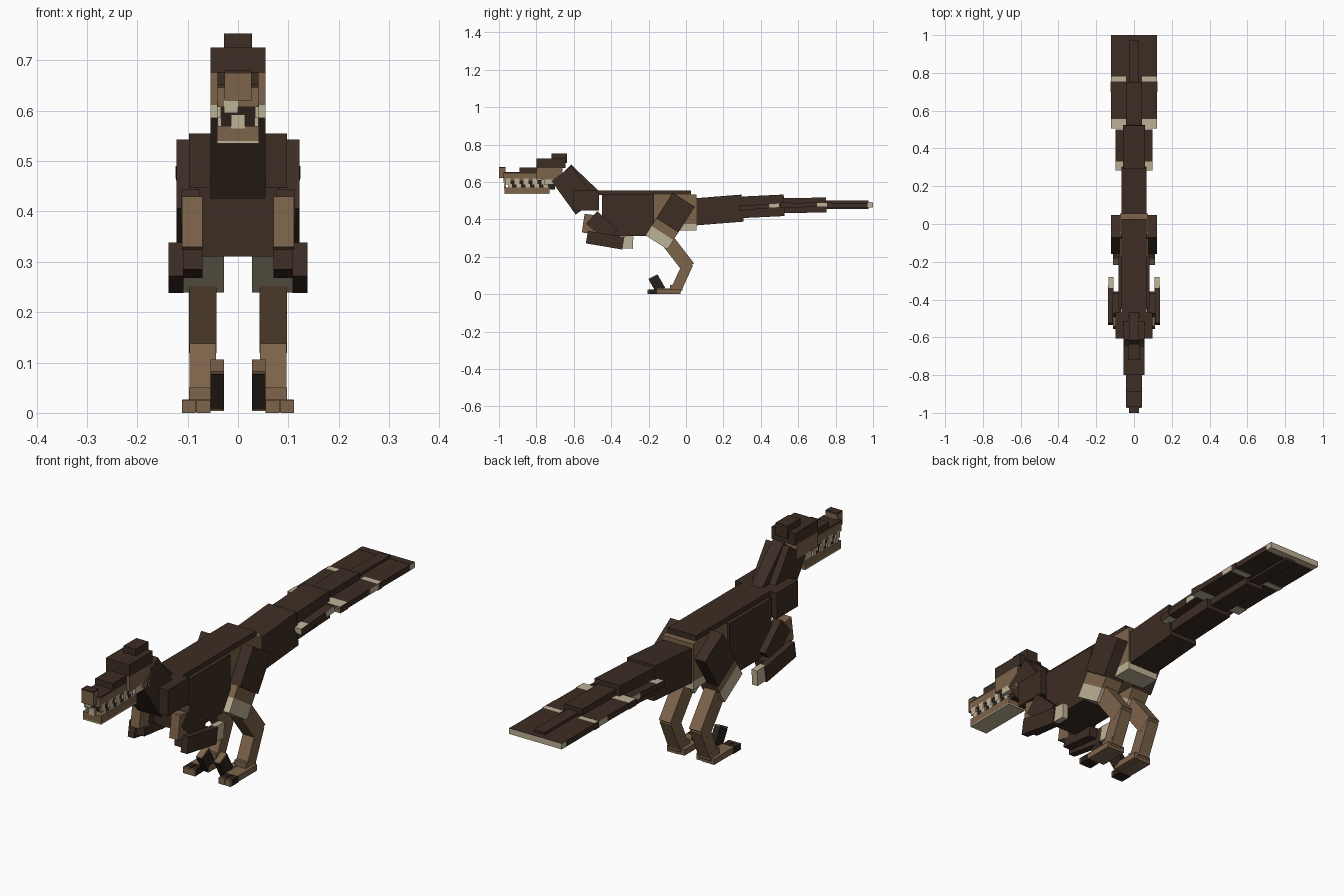
import bpy, bmesh, math
from mathutils import Matrix

cube = bpy.data.objects.get("Cube")
if cube:
    bpy.data.objects.remove(cube, do_unlink=True)


def material(name, rgb):
    lin = [((c / 255 + 0.055) / 1.055) ** 2.4 for c in rgb] + [1.0]
    m = bpy.data.materials.new(name)
    m.use_nodes = True
    m.diffuse_color = lin
    bsdf = m.node_tree.nodes["Principled BSDF"]
    bsdf.inputs["Base Color"].default_value = lin
    bsdf.inputs["Roughness"].default_value = 0.9
    return m


DARK = material("dark brown", (60, 45, 36))
BROWN = material("light brown", (124, 99, 74))
BONE = material("bone", (190, 178, 150))
CLAW = material("claw black brown", (42, 32, 26))


def block(name, mat, centre, size, angle=0.0):
    """Flat sided block, tilted about x."""
    bm = bmesh.new()
    mtx = (Matrix.Translation(centre) @ Matrix.Rotation(angle, 4, 'X')
           @ Matrix.Diagonal((*size, 1)))
    bmesh.ops.create_cube(bm, size=1, matrix=mtx)
    mesh = bpy.data.meshes.new(name)
    bm.to_mesh(mesh)
    bm.free()
    mesh.materials.append(mat)
    ob = bpy.data.objects.new(name, mesh)
    bpy.context.collection.objects.link(ob)
    return ob


def box(name, mat, x, y, z):
    """Upright block from ranges on each axis."""
    r = (x, y, z)
    return block(name, mat, [sum(a) / 2 for a in r], [a[1] - a[0] for a in r])


def beam(name, mat, x, start, end, thick):
    """Block running from start to end, both given as (y, z)."""
    dy, dz = end[0] - start[0], end[1] - start[1]
    centre = (sum(x) / 2, (start[0] + end[0]) / 2, (start[1] + end[1]) / 2)
    return block(name, mat, centre, (x[1] - x[0], math.hypot(dy, dz), thick),
                 math.atan2(dz, dy))


def wide(w):
    return (-w, w)


def side_range(s, a, b):
    return tuple(sorted((s * a, s * b)))


def lerp(p, q, t):
    return tuple(a + (b - a) * t for a, b in zip(p, q))


# Torso
box("torso", DARK, wide(0.083), (-0.45, -0.17), (0.31, 0.535))
box("back_plate", DARK, wide(0.066), (-0.47, 0.027), (0.53, 0.555))
box("shoulders", DARK, wide(0.097), (-0.605, -0.465), (0.446, 0.555))
box("pelvis", BROWN, wide(0.073), (-0.17, 0.055), (0.375, 0.532))
box("pelvis_underside", BONE, wide(0.073), (-0.03, 0.055), (0.34, 0.375))
box("pelvis_belly", BROWN, wide(0.066), (-0.17, -0.03), (0.34, 0.375))

# Neck and mane
beam("neck", DARK, wide(0.055), (-0.665, 0.645), (-0.535, 0.465), 0.135)
beam("mane", DARK, wide(0.026), (-0.632, 0.675), (-0.485, 0.535), 0.05)

# Head
box("skull_top", DARK, wide(0.055), (-0.80, -0.645), (0.675, 0.725))
box("skull_cheeks", BROWN, wide(0.055), (-0.80, -0.66), (0.612, 0.675))
box("skull_jaw_line", BONE, wide(0.055), (-0.76, -0.66), (0.585, 0.612))
box("head_crest", DARK, wide(0.028), (-0.72, -0.635), (0.70, 0.753))
box("brow", DARK, wide(0.041), (-0.89, -0.80), (0.645, 0.677))
box("snout", BROWN, wide(0.041), (-0.975, -0.80), (0.607, 0.645))
box("snout_top", DARK, wide(0.041), (-0.975, -0.89), (0.645, 0.652))
box("nose", BROWN, wide(0.027), (-1.0, -0.965), (0.62, 0.674))
box("nose_top", DARK, wide(0.027), (-1.0, -0.965), (0.674, 0.68))
box("mouth", CLAW, wide(0.034), (-0.94, -0.70), (0.56, 0.61))
box("lower_jaw", BROWN, wide(0.042), (-0.97, -0.73), (0.54, 0.57))
box("lower_jaw_underside", BONE, wide(0.042), (-0.97, -0.73), (0.535, 0.54))
box("front_upper_tooth", BONE, (-0.028, 0.0), (-0.975, -0.965), (0.595, 0.622))
box("front_lower_tooth", BONE, (-0.014, 0.014), (-0.972, -0.962), (0.565, 0.592))
for s in (1, -1):
    for i in range(5):
        y = -0.965 + i * 0.048
        box("upper_tooth", BONE, side_range(s, 0.034, 0.0415),
            (y, y + 0.026), (0.585, 0.617))
        box("lower_tooth", BONE, side_range(s, 0.033, 0.041),
            (y + 0.012, y + 0.034), (0.565, 0.59))

# Tail spine
beam("tail_base", DARK, wide(0.066), (0.05, 0.44), (0.302, 0.46), 0.145)
beam("tail_second", DARK, wide(0.059), (0.295, 0.464), (0.525, 0.475), 0.115)
beam("tail_third", DARK, wide(0.042), (0.51, 0.474), (0.75, 0.476), 0.08)
beam("tail_tip", DARK, wide(0.025), (0.74, 0.477), (0.975, 0.477), 0.045)

# Tail feathers with bone patches at the front corners and rear edges
for w, start, end, inner in ((0.097, (0.283, 0.46), (0.50, 0.475), 0.055),
                             (0.122, (0.505, 0.475), (0.755, 0.478), 0.042),
                             (0.122, (0.75, 0.476), (1.0, 0.476), 0.042)):
    last = end[0] == 1.0
    length = end[0] - start[0]
    rear = lerp(start, end, 1 - (0.055 if length < 0.255 and not last else 0.03) / length)
    front = lerp(start, end, (0.03 if last else 0.05) / length)
    body_end = rear if last else end
    beam("tail_feathers", DARK, wide(w), start, body_end, 0.024)
    if last:
        beam("feather_end_edge", BONE, wide(w), rear, end, 0.024)
        box("feather_end_top", DARK, wide(w), (rear[0], end[0]), (0.487, 0.489))
    for s in (1, -1):
        beam("feather_front_patch", BONE, side_range(s, inner, w),
             start, front, 0.027)
        beam("feather_front_edge", DARK, side_range(s, w, w + 0.001),
             start, front, 0.028)
        if not last:
            beam("feather_rear_patch", BONE, side_range(s, w, w + 0.002),
                 rear, end, 0.024)

for s, side in ((1, "left"), (-1, "right")):
    def xr(a, b):
        return side_range(s, a, b)

    # Hind leg: thigh is banded dark, brown, bone towards the knee
    hip, knee = (-0.012, 0.505), (-0.158, 0.277)
    for part, mat, a, b in (("upper", DARK, 0, 0.6), ("lower", BROWN, 0.6, 0.78),
                            ("knee", BONE, 0.78, 1)):
        beam(f"{side}_thigh_{part}", mat, xr(0.028, 0.122 if a == 0 else 0.111),
             lerp(hip, knee, a), lerp(hip, knee, b), 0.14)
    beam(side + "_shin", BROWN, xr(0.043, 0.097), (-0.105, 0.295), (0.013, 0.142), 0.075)
    beam(side + "_ankle", BROWN, xr(0.0435, 0.0965), (0.012, 0.165), (-0.052, 0.025), 0.056)

    # Foot and raised claw
    box(side + "_heel", BROWN, xr(0.043, 0.097), (-0.085, -0.02), (0.02, 0.05))
    box(side + "_foot", BROWN, xr(0.055, 0.11), (-0.16, -0.03), (0.002, 0.027))
    for a, b in ((0.055, 0.082), (0.084, 0.111)):
        box(side + "_toe", CLAW, xr(a, b), (-0.20, -0.155), (0.0, 0.026))
        box(side + "_toe_tip", BROWN, xr(a, b), (-0.207, -0.20), (0.0, 0.026))
    box(side + "_inner_toe", BROWN, xr(0.028, 0.055), (-0.155, -0.03), (0.004, 0.03))
    beam(side + "_raised_claw", CLAW, xr(0.028, 0.055), (-0.135, 0.02), (-0.175, 0.09), 0.055)
    beam(side + "_claw_cap", BROWN, xr(0.028, 0.055), (-0.175, 0.09), (-0.177, 0.094), 0.055)

    # Arm and hand
    beam(side + "_upper_arm_front", BROWN, xr(0.07, 0.111), (-0.525, 0.325), (-0.51, 0.425), 0.065)
    beam(side + "_upper_arm", DARK, xr(0.075, 0.113), (-0.505, 0.41), (-0.395, 0.31), 0.09)
    beam(side + "_forearm", DARK, xr(0.108, 0.138), (-0.53, 0.305), (-0.335, 0.272), 0.068)
    beam(side + "_inner_finger", DARK, xr(0.07, 0.11), (-0.52, 0.307), (-0.36, 0.29), 0.045)
    beam(side + "_hand_claw", BONE, xr(0.108, 0.134), (-0.34, 0.278), (-0.283, 0.275), 0.065)
